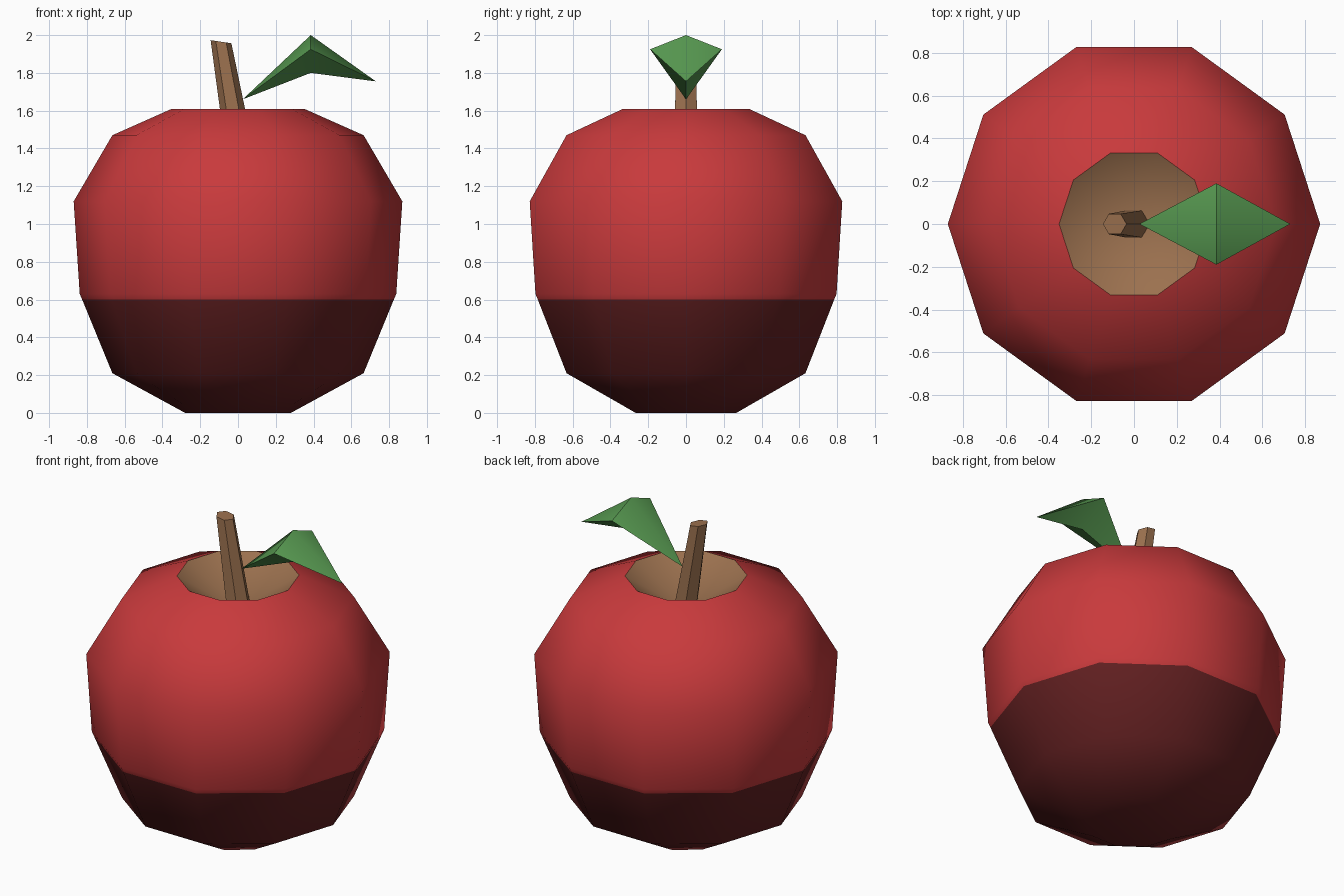
import bpy, bmesh, math
from mathutils import Vector

if "Cube" in bpy.data.objects:
    bpy.data.objects.remove(bpy.data.objects["Cube"])


def mat(name, rgb):
    m = bpy.data.materials.new(name)
    m.diffuse_color = (*rgb, 1)
    m.use_nodes = True
    m.node_tree.nodes["Principled BSDF"].inputs["Base Color"].default_value = m.diffuse_color
    return m


RED = mat("apple red", (0.58, 0.042, 0.045))
DARK = mat("dark red", (0.13, 0.015, 0.016))
BROWN = mat("stem brown", (0.33, 0.165, 0.078))
GREEN = mat("leaf green", (0.105, 0.35, 0.09))


def finish(bm, name, mats, angle=None):
    bmesh.ops.recalc_face_normals(bm, faces=bm.faces)
    me = bpy.data.meshes.new(name)
    bm.to_mesh(me)
    bm.free()
    ob = bpy.data.objects.new(name, me)
    bpy.context.collection.objects.link(ob)
    for m in mats:
        me.materials.append(m)
    if angle:
        bpy.ops.object.select_all(action='DESELECT')
        ob.select_set(True)
        bpy.context.view_layer.objects.active = ob
        bpy.ops.object.shade_smooth_by_angle(angle=math.radians(angle))
    return ob


def ring(bm, n, r, centre):
    return [bm.verts.new((centre[0] + r * math.cos(2 * math.pi * i / n),
                          centre[1] + r * math.sin(2 * math.pi * i / n),
                          centre[2])) for i in range(n)]


def bridge(bm, a, b, index=0):
    n = len(a)
    for i in range(n):
        f = bm.faces.new((a[i], a[(i + 1) % n], b[(i + 1) % n], b[i]))
        f.material_index = index


def fan(bm, a, centre, index=0):
    c = bm.verts.new(centre)
    for i in range(len(a)):
        f = bm.faces.new((a[i], a[(i + 1) % len(a)], c))
        f.material_index = index


# Apple body: ten-sided lathe, dark lower part, brown hollow at the top
profile = [(0.28, 0), (0.665, 0.21), (0.825, 0.60), (0.838, 0.63),
           (0.87, 1.12), (0.665, 1.47), (0.35, 1.61)]
bm = bmesh.new()
rings = [ring(bm, 10, r, (0, 0, z)) for r, z in profile]
for k in range(len(rings) - 1):
    bridge(bm, rings[k], rings[k + 1], 1 if profile[k + 1][1] <= 0.6 else 0)
fan(bm, rings[0], (0, 0, 0.03), 1)
fan(bm, rings[-1], (0, 0, 1.40), 2)
finish(bm, "apple_body", [RED, DARK, BROWN], 50)

# Stem: leaning, tapered six-sided post
bm = bmesh.new()
low = ring(bm, 6, 0.075, (0.01, 0, 1.38))
high = ring(bm, 6, 0.055, (-0.09, 0, 1.965))
for v in high:
    v.co.z -= 0.15 * (v.co.x + 0.09)
bridge(bm, low, high)
bm.faces.new(low)
bm.faces.new(high)
finish(bm, "stem", [BROWN])

# Leaf: folded diamond with a raised middle and a thick underside
bm = bmesh.new()
base, tip = (bm.verts.new(p) for p in ((0.025, 0, 1.66), (0.73, 0, 1.755)))
middle = [bm.verts.new((0.385, y, z)) for y, z in
          ((0, 2.0), (0.19, 1.925), (0, 1.80), (-0.19, 1.925))]
for end in (base, tip):
    for i in range(4):
        bm.faces.new((end, middle[i], middle[(i + 1) % 4]))
finish(bm, "leaf", [GREEN], 40)
